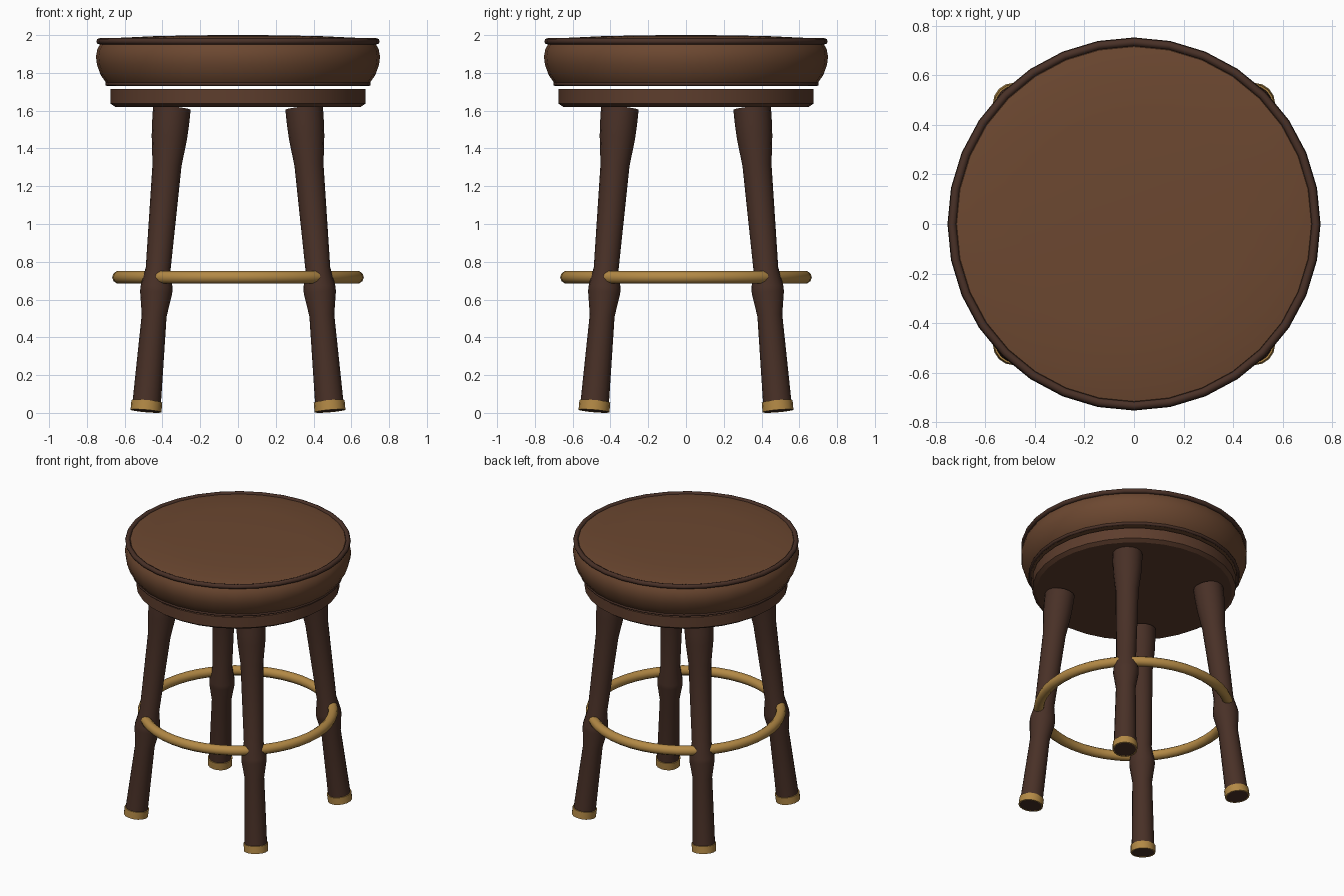
import bpy, bmesh, math
from mathutils import Vector, Matrix

if "Cube" in bpy.data.objects:
    bpy.data.objects.remove(bpy.data.objects["Cube"])


def material(name, rgb):
    m = bpy.data.materials.new(name)
    m.diffuse_color = (*rgb, 1)
    m.use_nodes = True
    m.node_tree.nodes["Principled BSDF"].inputs["Base Color"].default_value = m.diffuse_color
    return m


LEATHER = material("brown leather", (0.150, 0.064, 0.030))
WOOD = material("dark wood", (0.066, 0.030, 0.020))
APRON = material("mid brown wood", (0.110, 0.047, 0.026))
BRASS = material("brass", (0.450, 0.250, 0.060))


def lathe(name, profile, mat, sides, angle=35, matrix=None):
    """Revolve (radius, height) points about z; radius 0 closes an end."""
    bm = bmesh.new()
    rings = []
    for r, z in profile:
        if r == 0:
            rings.append([bm.verts.new((0, 0, z))] * sides)
        else:
            rings.append([bm.verts.new((r * math.cos(a), r * math.sin(a), z))
                          for a in (2 * math.pi * i / sides for i in range(sides))])
    for lo, hi in zip(rings, rings[1:]):
        for i in range(sides):
            j = (i + 1) % sides
            bm.faces.new(list(dict.fromkeys((lo[i], lo[j], hi[j], hi[i]))))
    if matrix:
        bm.transform(matrix)
    bmesh.ops.recalc_face_normals(bm, faces=bm.faces)
    return finish(name, bm, mat, angle)


def finish(name, bm, mat, angle):
    me = bpy.data.meshes.new(name)
    bm.to_mesh(me)
    bm.free()
    me.materials.append(mat)
    ob = bpy.data.objects.new(name, me)
    bpy.context.collection.objects.link(ob)
    bpy.ops.object.select_all(action='DESELECT')
    ob.select_set(True)
    bpy.context.view_layer.objects.active = ob
    bpy.ops.object.shade_smooth_by_angle(angle=math.radians(angle))
    return ob


def torus(name, major, minor, z, mat, sides, tube):
    bpy.ops.mesh.primitive_torus_add(major_radius=major, minor_radius=minor,
                                     major_segments=sides, minor_segments=tube,
                                     location=(0, 0, z))
    ob = bpy.context.object
    ob.name = name
    ob.data.materials.append(mat)
    bpy.ops.object.shade_smooth_by_angle(angle=math.radians(60))


# Seat cushion with a shallow dome, and piping round both edges
lathe("seat_cushion",
      [(0, 1.733), (0.685, 1.733), (0.70, 1.75), (0.728, 1.79), (0.747, 1.845),
       (0.752, 1.885), (0.745, 1.925), (0.728, 1.955), (0.715, 1.972),
       (0.64, 1.985), (0.45, 1.994), (0.22, 1.999), (0, 2.0)], LEATHER, 32, 40)
torus("top_piping", 0.733, 0.017, 1.967, WOOD, 32, 8)
torus("bottom_piping", 0.692, 0.011, 1.741, WOOD, 32, 8)

# Round apron under the cushion, chamfered at its lower edge
lathe("seat_apron", [(0, 1.62), (0.65, 1.62), (0.676, 1.638), (0.676, 1.715), (0, 1.715)],
      APRON, 32, 25)

# Foot ring
torus("foot_ring", 0.632, 0.034, 0.718, BRASS, 48, 10)

# Four splayed turned legs with brass ferrules, built along the leaning axis
LEG = [(0, 0.002), (0.074, 0.002), (0.075, 0.06), (0.066, 0.51), (0.085, 0.63), (0.085, 0.66),
       (0.066, 0.76), (0.077, 1.31), (0.094, 1.46), (0.098, 1.53), (0.100, 1.615), (0, 1.615)]
FERRULE = [(0.074, 0.0), (0.082, 0.0), (0.082, 0.052), (0.074, 0.052)]
for name, sx, sy in (("front_left", -1, -1), ("front_right", 1, -1),
                     ("back_left", -1, 1), ("back_right", 1, 1)):
    foot = Vector((0.487 * sx, 0.487 * sy, 0.01))
    top = Vector((0.350 * sx, 0.350 * sy, 1.615))
    tilt = Vector((0, 0, 1)).rotation_difference(top - foot).to_matrix().to_4x4()
    place = Matrix.Translation(foot) @ tilt
    lathe(name + "_leg", LEG, WOOD, 16, 40, place)
    lathe(name + "_foot_cap", FERRULE + FERRULE[:1], BRASS, 16, 40, place)
